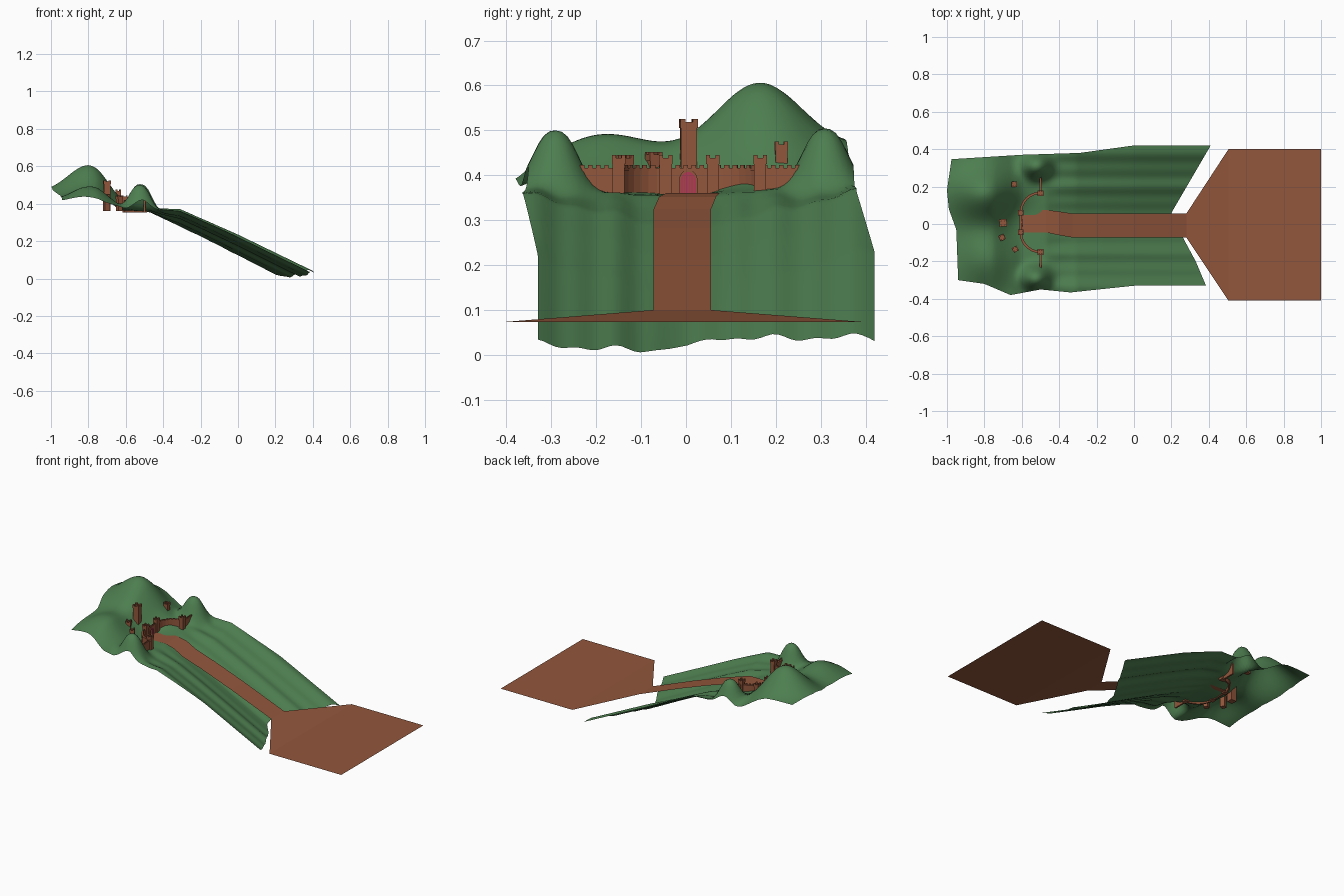
import bpy, bmesh, math
from mathutils import Matrix, Vector

if "Cube" in bpy.data.objects:
    bpy.data.objects.remove(bpy.data.objects["Cube"])


def material(name, rgb):
    m = bpy.data.materials.new(name)
    m.diffuse_color = (*rgb, 1)
    m.use_nodes = True
    m.node_tree.nodes["Principled BSDF"].inputs["Base Color"].default_value = m.diffuse_color
    return m


GREEN = material("grass", (0.075, 0.21, 0.08))
BROWN = material("earth_stone", (0.29, 0.095, 0.045))
RED = material("gate_red", (0.45, 0.04, 0.09))


def finish(name, bm, mat):
    me = bpy.data.meshes.new(name)
    bm.to_mesh(me)
    bm.free()
    ob = bpy.data.objects.new(name, me)
    me.materials.append(mat)
    bpy.context.collection.objects.link(ob)
    return ob


def box(bm, x, y, z0, z1, sx, sy, rot=0, off=(0, 0)):
    """Box of full size sx, sy, turned about (x, y); off is a local shift."""
    m = (Matrix.Translation((x, y, (z0 + z1) / 2)) @ Matrix.Rotation(rot, 4, 'Z')
         @ Matrix.Translation((*off, 0)) @ Matrix.Diagonal((sx, sy, z1 - z0, 1)))
    bmesh.ops.create_cube(bm, size=1, matrix=m)


def lerp(pts, x):
    """Piecewise linear curve through pts."""
    if x <= pts[0][0]:
        return pts[0][1]
    for (a, p), (b, q) in zip(pts, pts[1:]):
        if x <= b:
            return p + (q - p) * (x - a) / (b - a)
    return pts[-1][1]


# Terrain outline and long profiles
Y_TOP = [(-1, .345), (-.6, .37), (-.29, .38), (0, .42), (.41, .42)]
Y_LOW = [(-.94, -.30), (-.8, -.32), (-.66, -.38), (-.5, -.35), (-.34, -.366), (0, -.33)]
X_BACK = [(-.3, -.94), (-.03, -.95), (.08, -.99), (.18, -1), (.35, -.975)]
X_END = [(-.33, .385), (-.2, .33), (-.07, .26), (0, .2), (.06, .2), (.42, .41)]
MID = [(-1, .43), (-.75, .41), (-.6, .355), (-.47, .353), (-.17, .21), (.2, .02), (.45, -.105)]
EDGE = [(-1, .44), (-.75, .41), (-.6, .368), (-.31, .37), (0, .235), (.41, .037), (.45, .017)]
# Hills: x, y, height, x spread, y spread, steepness
HILLS = [(-.79, .16, .175, .12, .10, 1), (-.79, -.19, .095, .095, .12, 1),
         (-.52, .31, .135, .072, .065, 1.3), (-.525, -.29, .135, .072, .065, 1.3)]


def ground(x, y):
    t = min(abs(y) / .41, 1)
    z = lerp(MID, x) * (1 - t) + lerp(EDGE, x) * t
    z += max(0, min(1, (-.65 - x) / .15)) * .1 * y
    h = 0
    for hx, hy, a, sx, sy, p in HILLS:
        k = 1 if p > 1 else .5
        h += a * math.exp(-(k * ((x - hx) / sx) ** 2 + k * ((y - hy) / sy) ** 2) ** p)
    court = math.exp(-(((x + .6) / .1) ** 2 + (y / .13) ** 2))
    z += h * (1 - court)
    ripple = .005 * math.sin(y * 36 + 1) + .004 * math.sin(y * 71)
    z += ripple * min(1, max(0, (x + .5) / .1)) * min(1, abs(y) / .1)
    return max(z, 0)


# Open, smooth hillside sheet
bm = bmesh.new()
NX, NY = 90, 56
grid = []
for i in range(NX + 1):
    row = []
    for j in range(NY + 1):
        v = j / NY
        y = -.33 + .7 * v
        for _ in range(3):
            a, b = lerp(X_BACK, y), lerp(X_END, y)
            x = a + (b - a) * i / NX
            lo, hi = lerp(Y_LOW, x), lerp(Y_TOP, x)
            y = lo + (hi - lo) * v
        row.append(bm.verts.new((x, y, ground(x, y))))
    grid.append(row)
for i in range(NX):
    for j in range(NY):
        bm.faces.new((grid[i][j], grid[i + 1][j], grid[i + 1][j + 1], grid[i][j + 1]))
for f in bm.faces:
    f.smooth = True
finish("hillside", bm, GREEN)

# Road strip opening into a flat forecourt: x, low y, high y, z
ROAD = [(-.61, -.045, .08, .36), (-.47, -.045, .075, .36), (-.4, -.06, .067, .352),
        (-.33, -.072, .056, .325), (-.2, -.072, .056, .283), (0, -.072, .056, .21),
        (.28, -.072, .056, .1), (.505, -.41, .4, .073), (1, -.41, .4, .073)]
bm = bmesh.new()
rows = [(bm.verts.new((x, a, z)), bm.verts.new((x, b, z))) for x, a, b, z in ROAD]
for (a, b), (c, d) in zip(rows, rows[1:]):
    bm.faces.new((a, c, d, b))
finish("road_and_forecourt", bm, BROWN)


def tower(name, x, y, z0, z1, w, rot=0):
    bm = bmesh.new()
    box(bm, x, y, z0, z1 - .018, w * .9, w * .9, rot)
    box(bm, x, y, z1 - .02, z1 - .012, w, w, rot)
    t, h = w * .16, w / 2 - w * .08
    for s in (-1, 1):
        # Parapet sides and corner merlons
        box(bm, x, y, z1 - .012, z1 - .006, t, w, rot, (s * h, 0))
        box(bm, x, y, z1 - .012, z1 - .006, w, t, rot, (0, s * h))
        for r in (-1, 1):
            box(bm, x, y, z1 - .012, z1, w * .3, w * .3, rot, (s * w * .35, r * w * .35))
    finish(name, bm, BROWN)


# Curtain wall: straight wings, quarter-circle bends and gate front
def arc(cy, s):
    return [(-.5 - .105 * math.sin(a), cy + s * .105 * math.cos(a))
            for a in (math.pi / 2 * k / 8 for k in range(9))]


path = [(-.5, .257)] + arc(.062, 1) + arc(-.045, -1)[::-1] + [(-.5, -.24)]
bm = bmesh.new()
for p, q in zip(path, path[1:]):
    d = Vector(q) - Vector(p)
    c = (Vector(p) + Vector(q)) / 2
    ang, n = math.atan2(d.y, d.x), max(1, round(d.length / .018))
    box(bm, c.x, c.y, .352, .415, d.length + .001, .009, ang)
    box(bm, c.x, c.y, .409, .416, d.length + .001, .013, ang)
    for k in range(n):
        box(bm, c.x, c.y, .415, .423, d.length / n * .55, .004, ang,
            (d.length * ((k + .5) / n - .5), .004))
finish("curtain_wall", bm, BROWN)

for k, (x, y) in enumerate([(-.5, .165), (-.605, .06), (-.605, -.045), (-.5, -.15)]):
    tower(f"wall_tower_{k + 1}", x, y, .352, .445, .03)

# Keep and outlying towers
tower("keep", -.7, .006, .36, .525, .04, .06)
tower("back_tower", -.705, -.072, .36, .452, .03, .4)
tower("side_tower_low", -.635, -.135, .36, .445, .029, .5)
tower("side_tower_high", -.64, .212, .425, .475, .029, .05)


# Arched gate with frame and bars
def arch(r, h):
    return [(-r, .357)] + [(-r * math.cos(a), h + r * 1.2 * math.sin(a))
                           for a in (math.pi * k / 12 for k in range(13))] + [(r, .357)]


def slab(name, r, h, x, depth, mat):
    bm = bmesh.new()
    f = bm.faces.new([bm.verts.new((x, .005 + y, z)) for y, z in arch(r, h)])
    ext = bmesh.ops.extrude_face_region(bm, geom=[f])["geom"]
    bmesh.ops.translate(bm, vec=(depth, 0, 0),
                        verts=[e for e in ext if isinstance(e, bmesh.types.BMVert)])
    bmesh.ops.recalc_face_normals(bm, faces=bm.faces)
    finish(name, bm, mat)


slab("gate_frame", .021, .387, -.605, .008, BROWN)
slab("gate_door", .017, .387, -.605, .0095, RED)
bm = bmesh.new()
for k in range(-2, 3):
    box(bm, -.595, .005 + k * .0056, .357, .402 - abs(k) * .003, .0015, .001)
finish("gate_bars", bm, BROWN)
